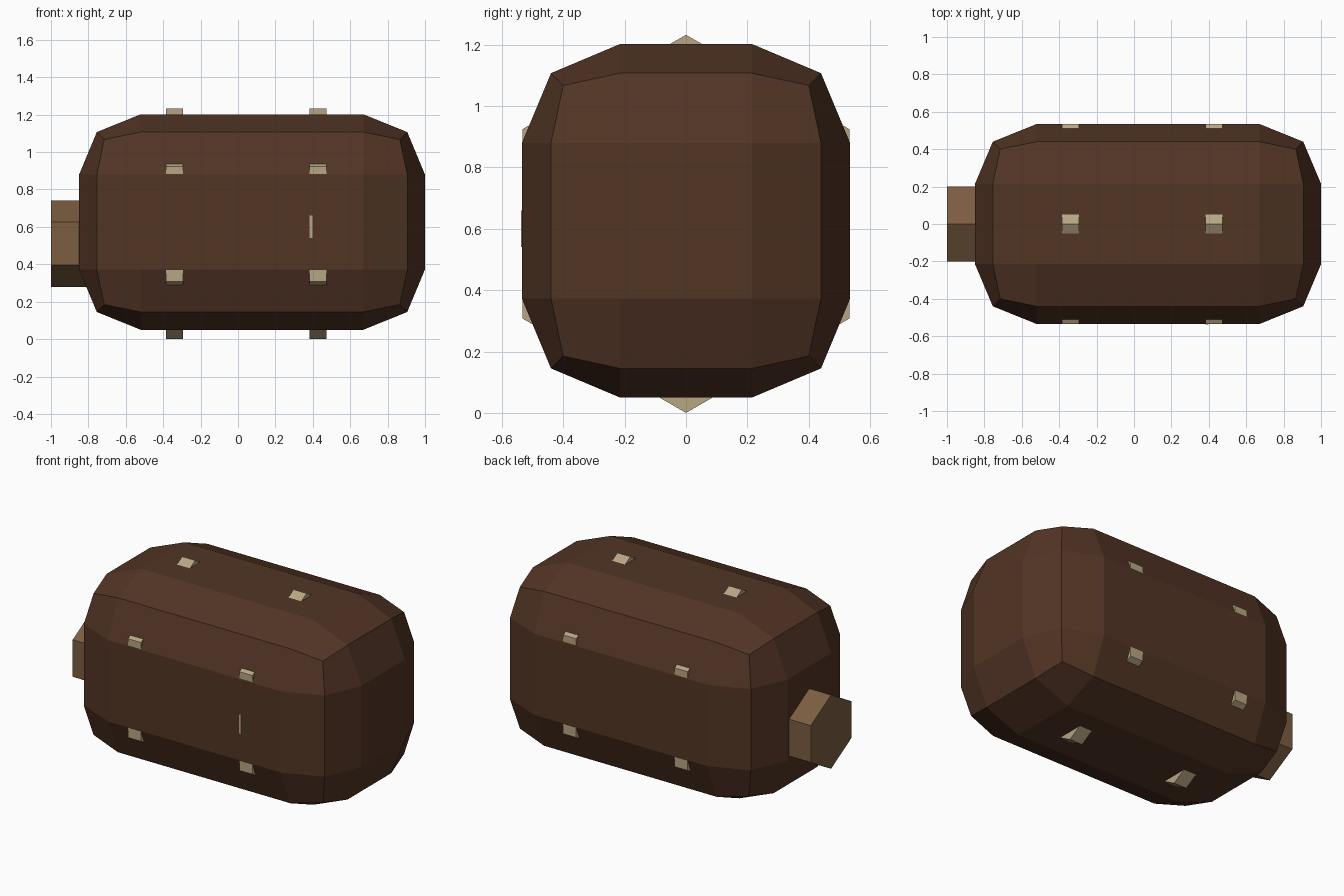
import bpy, bmesh, math
from mathutils import Vector

if "Cube" in bpy.data.objects:
    bpy.data.objects.remove(bpy.data.objects["Cube"])


def material(name, rgb):
    m = bpy.data.materials.new(name)
    m.diffuse_color = (*rgb, 1)
    m.use_nodes = True
    m.node_tree.nodes["Principled BSDF"].inputs["Base Color"].default_value = m.diffuse_color
    return m


DARK_WOOD = material("dark_wood", (0.085, 0.035, 0.018))
LIGHT_WOOD = material("light_wood", (0.20, 0.11, 0.052))
PALE_BAND = material("pale_band", (0.48, 0.38, 0.23))


def finish(bm, name, mat):
    bmesh.ops.recalc_face_normals(bm, faces=bm.faces[:])
    mesh = bpy.data.meshes.new(name)
    bm.to_mesh(mesh)
    bm.free()
    mesh.materials.append(mat)
    obj = bpy.data.objects.new(name, mesh)
    bpy.context.collection.objects.link(obj)
    return obj


def rounded_box(name, lo, hi, flat_inset, mat):
    """Box with 3x3 faces per side, its edges and corners pulled inwards."""
    bm = bmesh.new()
    verts = {}

    def vert(idx):
        if idx not in verts:
            outer = sum(i in (0, 3) for i in idx)
            pull = (0, 0, 0.095, 0.135)[outer]
            co = []
            for a, i in enumerate(idx):
                inset = pull if i in (0, 3) else flat_inset[a]
                co.append(lo[a] + inset if i < 2 else hi[a] - inset)
            verts[idx] = bm.verts.new(co)
        return verts[idx]

    for axis in range(3):
        for side in (0, 3):
            for u in range(3):
                for v in range(3):
                    quad = []
                    for du, dv in ((0, 0), (1, 0), (1, 1), (0, 1)):
                        idx = [u + du, v + dv]
                        idx.insert(axis, side)
                        quad.append(vert(tuple(idx)))
                    bm.faces.new(quad)
    return finish(bm, name, mat)


def hex_prism(name, x0, x1, z, radius, mat):
    """Six-sided cylinder along x with a corner pointing up."""
    bm = bmesh.new()
    rings = []
    for x in (x0, x1):
        rings.append([bm.verts.new((x, radius * math.cos(a), z + radius * math.sin(a)))
                      for a in (math.radians(30 + 60 * k) for k in range(6))])
    for k in range(6):
        n = (k + 1) % 6
        bm.faces.new((rings[0][k], rings[0][n], rings[1][n], rings[1][k]))
    for ring in rings:
        bm.faces.new(ring)
    return finish(bm, name, mat)


# Barrel-like body
rounded_box("body", (-0.85, -0.535, 0.05), (1.0, 0.535, 1.202),
            (0.33, 0.32, 0.323), DARK_WOOD)

# Hexagonal bands whose corners poke out of the body
for label, x in (("left", -0.385), ("right", 0.383)):
    hex_prism(label + "_band", x, x + 0.09, 0.616, 0.616, PALE_BAND)

# Plug on the left end
hex_prism("end_plug", -1.0, -0.7, 0.51, 0.23, LIGHT_WOOD)

# Thin sliver of band showing on the front
bm = bmesh.new()
bmesh.ops.create_cube(bm, size=1)
bmesh.ops.scale(bm, vec=Vector((0.015, 0.006, 0.12)), verts=bm.verts[:])
bmesh.ops.translate(bm, vec=Vector((0.39, -0.534, 0.60)), verts=bm.verts[:])
finish(bm, "front_sliver", PALE_BAND)
